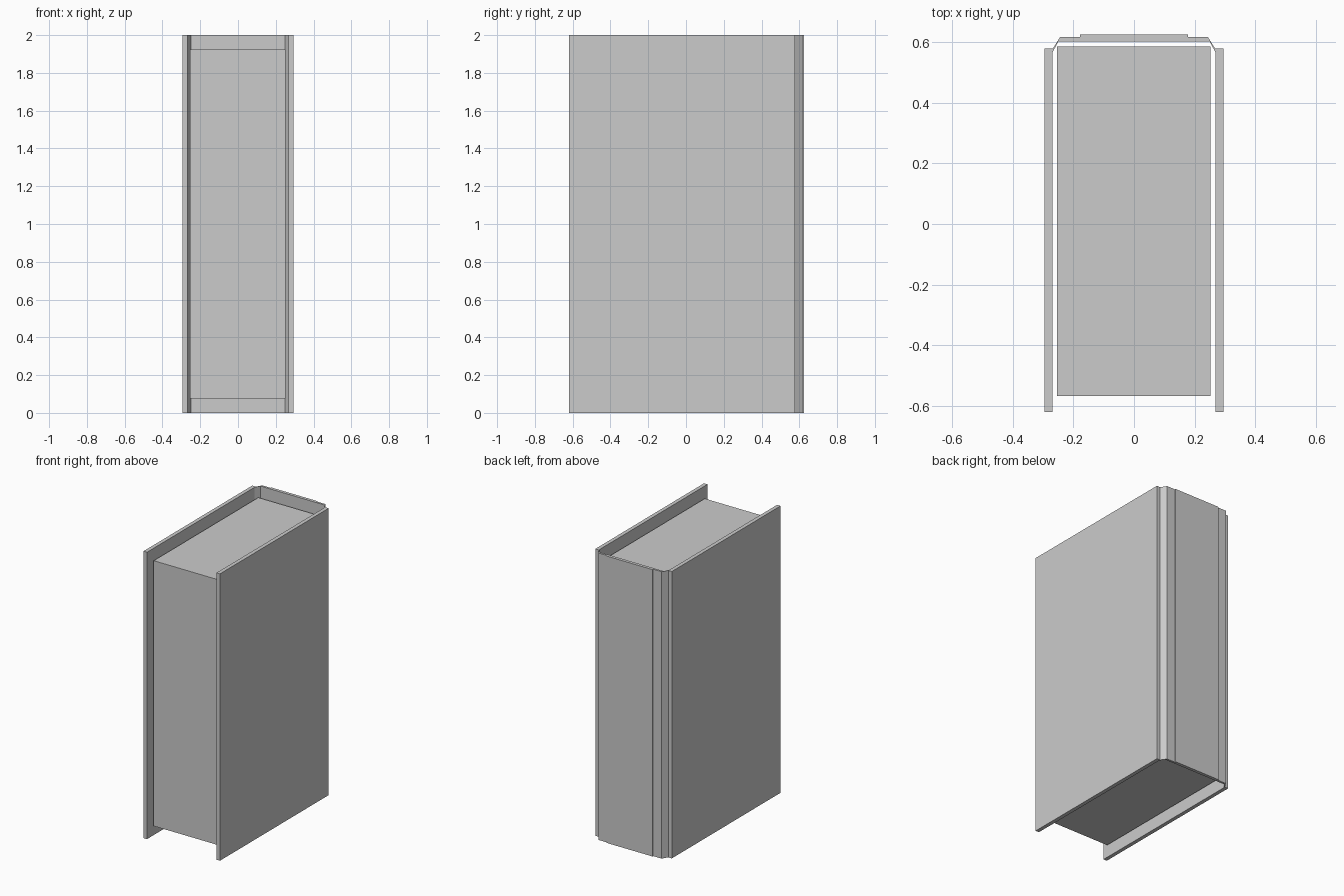
import bpy, bmesh

if "Cube" in bpy.data.objects:
    bpy.data.objects.remove(bpy.data.objects["Cube"])


def prism(name, profile, z0, z1):
    """Extrude a closed xy outline from z0 to z1."""
    bm = bmesh.new()
    face = bm.faces.new([bm.verts.new((x, y, z0)) for x, y in profile])
    ext = bmesh.ops.extrude_face_region(bm, geom=[face])
    top = [v for v in ext["geom"] if isinstance(v, bmesh.types.BMVert)]
    bmesh.ops.translate(bm, verts=top, vec=(0, 0, z1 - z0))
    bmesh.ops.recalc_face_normals(bm, faces=bm.faces)
    mesh = bpy.data.meshes.new(name)
    bm.to_mesh(mesh)
    bm.free()
    obj = bpy.data.objects.new(name, mesh)
    bpy.context.collection.objects.link(obj)
    return obj


def box(name, x0, x1, y0, y1, z0, z1):
    return prism(name, [(x0, y0), (x1, y0), (x1, y1), (x0, y1)], z0, z1)


HEIGHT = 2.0

# Page block, set in from the cover edges
box("page_block", -0.253, 0.252, -0.567, 0.585, 0.075, 1.925)

# Front and back cover boards
for name, s in (("front_cover", 1), ("back_cover", -1)):
    a, b = sorted((s * 0.268, s * 0.295))
    box(name, a, b, -0.62, 0.578, 0, HEIGHT)

# Spine wrap: thin sheet with a slanted hinge on each side
outer = [(0.270, 0.574), (0.243, 0.617)]
inner = [(0.251, 0.602), (0.268, 0.566)]
inner = [(0.249, 0.602), (0.270, 0.563)]
right = [inner[1], outer[0], outer[1]]
left = [(-x, y) for x, y in reversed(right)]
prism("spine_wrap", right + left + [(-inner[0][0], inner[0][1]), inner[0]], 0, HEIGHT)

# Raised strip along the spine
box("spine_panel", -0.178, 0.178, 0.616, 0.624, 0, HEIGHT)
